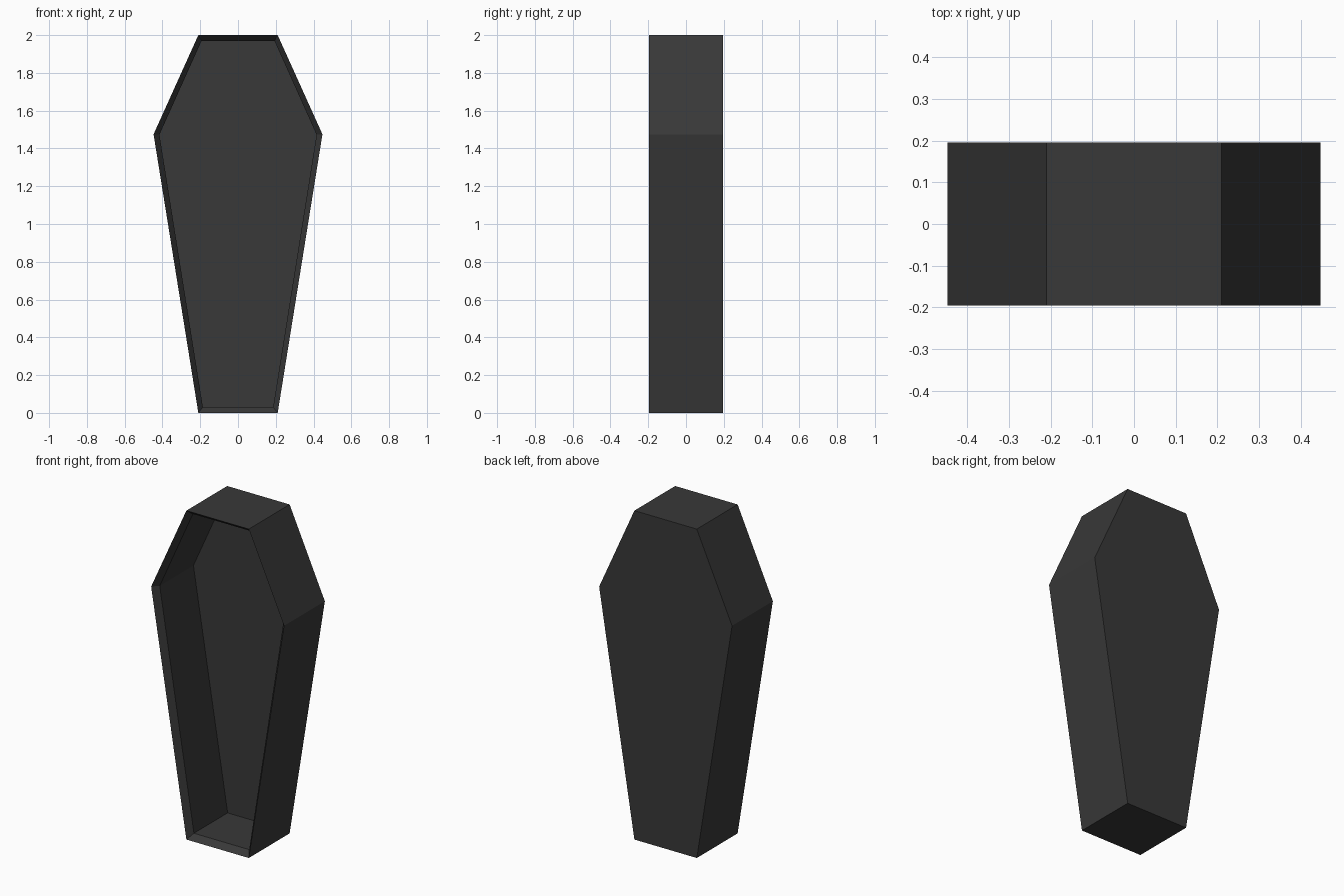
import bpy, bmesh

if "Cube" in bpy.data.objects:
    bpy.data.objects.remove(bpy.data.objects["Cube"])

HALF_DEPTH = 0.196

def hexagon(foot, shoulder, head, z_foot, z_shoulder, z_head):
    """Mirrored six-sided outline in the XZ plane."""
    right = [(foot, z_foot), (shoulder, z_shoulder), (head, z_head)]
    return right + [(-x, z) for x, z in reversed(right)]

outer = hexagon(0.21, 0.447, 0.21, 0.0, 1.475, 2.0)
inner = hexagon(0.186, 0.416, 0.193, 0.03, 1.473, 1.97)

bm = bmesh.new()

def ring(outline, y):
    return [bm.verts.new((x, y, z)) for x, z in outline]

# outer back, front edge, chamfered lip, cavity back
rings = [ring(outer, HALF_DEPTH), ring(outer, -HALF_DEPTH),
         ring(inner, -HALF_DEPTH + 0.038), ring(inner, HALF_DEPTH - 0.03)]
for a, b in zip(rings, rings[1:]):
    for i in range(6):
        j = (i + 1) % 6
        bm.faces.new((a[i], a[j], b[j], b[i]))
bm.faces.new(rings[0])
bm.faces.new(rings[-1])
bmesh.ops.recalc_face_normals(bm, faces=bm.faces)

mesh = bpy.data.meshes.new("coffin_box")
bm.to_mesh(mesh)
bm.free()
box = bpy.data.objects.new("coffin_box", mesh)
bpy.context.collection.objects.link(box)

# dark painted wood
mat = bpy.data.materials.new("dark_wood")
mat.diffuse_color = (0.04, 0.04, 0.04, 1)
mat.use_nodes = True
mat.node_tree.nodes["Principled BSDF"].inputs["Base Color"].default_value = mat.diffuse_color
mesh.materials.append(mat)
